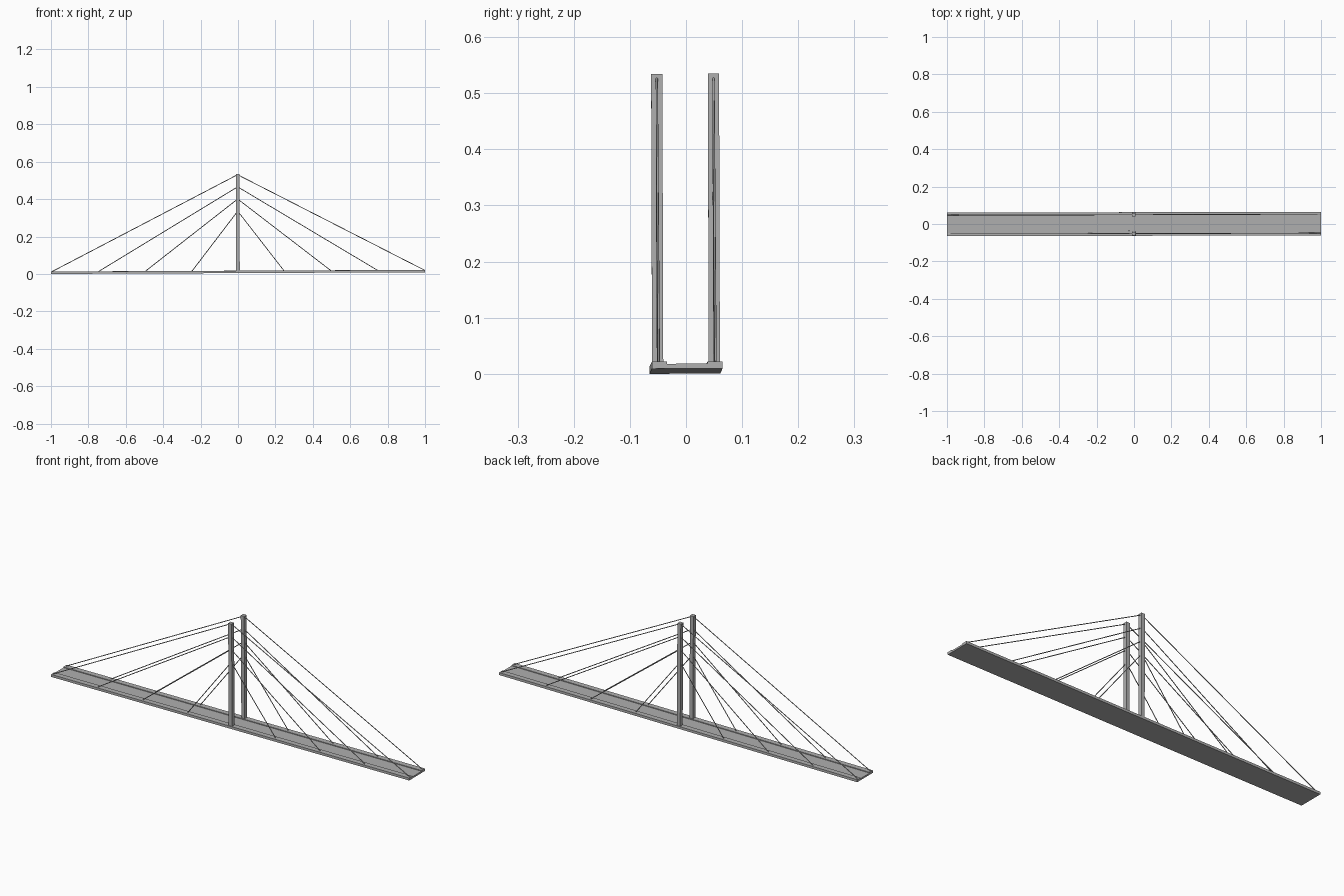
import bpy, bmesh
from math import pi
from mathutils import Matrix, Vector

cube = bpy.data.objects.get("Cube")
if cube:
    bpy.data.objects.remove(cube, do_unlink=True)

grey = bpy.data.materials.new("concrete_grey")
grey.use_nodes = True
colour = (0.43, 0.43, 0.43, 1)
grey.diffuse_color = colour
grey.node_tree.nodes["Principled BSDF"].inputs["Base Color"].default_value = colour

# The whole bridge leans very slightly
LEAN = (Matrix.Translation((0, 0, 0.0047)) @ Matrix.Rotation(0.0022, 4, 'Z')
        @ Matrix.Rotation(-0.0045, 4, 'Y') @ Matrix.Rotation(0.003, 4, 'X'))

CURB_TOP = 0.0125
CABLE_Y = 0.0505
TOWER_TOP = 0.53


def finish(name, bm):
    bmesh.ops.recalc_face_normals(bm, faces=bm.faces[:])
    bm.transform(LEAN)
    mesh = bpy.data.meshes.new(name)
    bm.to_mesh(mesh)
    bm.free()
    mesh.materials.append(grey)
    obj = bpy.data.objects.new(name, mesh)
    bpy.context.collection.objects.link(obj)
    return obj


# Deck: shallow trough profile with raised curbs, extruded along x
half = [(0.063, 0), (0.063, CURB_TOP), (0.036, CURB_TOP), (0.036, 0.0088)]
profile = half + [(-y, z) for y, z in reversed(half)]
bm = bmesh.new()
end = bm.faces.new([bm.verts.new((-1, y, z)) for y, z in profile])
ext = bmesh.ops.extrude_face_region(bm, geom=[end], use_keep_orig=True)
bmesh.ops.translate(bm, vec=(2, 0, 0),
                    verts=[g for g in ext["geom"] if isinstance(g, bmesh.types.BMVert)])
finish("deck", bm)


def tower(name, y):
    bm = bmesh.new()
    base = CURB_TOP - 0.002
    size = Matrix.Diagonal((0.019, 0.02, TOWER_TOP - base, 1))
    place = Matrix.Translation((0, y, (TOWER_TOP + base) / 2))
    bmesh.ops.create_cube(bm, size=1, matrix=place @ size)
    finish(name, bm)


def cable(name, a, b, radius=0.002):
    a, b = Vector(a), Vector(b)
    turn = (b - a).to_track_quat('Z', 'Y').to_matrix().to_4x4()
    bm = bmesh.new()
    bmesh.ops.create_cone(bm, cap_ends=True, segments=8, radius1=radius, radius2=radius,
                          depth=(b - a).length,
                          matrix=Matrix.Translation((a + b) / 2) @ turn)
    obj = finish(name, bm)
    for p in obj.data.polygons:
        p.use_smooth = len(p.vertices) == 4


# Two towers, each with four fanned stays towards both ends
for side, y in (("right", -CABLE_Y), ("left", CABLE_Y)):
    tower("tower_" + side, y)
    for i in range(4):
        reach = 1 - 0.25 * i
        top = TOWER_TOP - 0.004 - 0.065 * i
        for way, s in (("east", 1), ("west", -1)):
            cable(f"cable_{side}_{way}_{i + 1}",
                  (0, y, top), (s * (reach - 0.004), y, CURB_TOP - 0.001))
